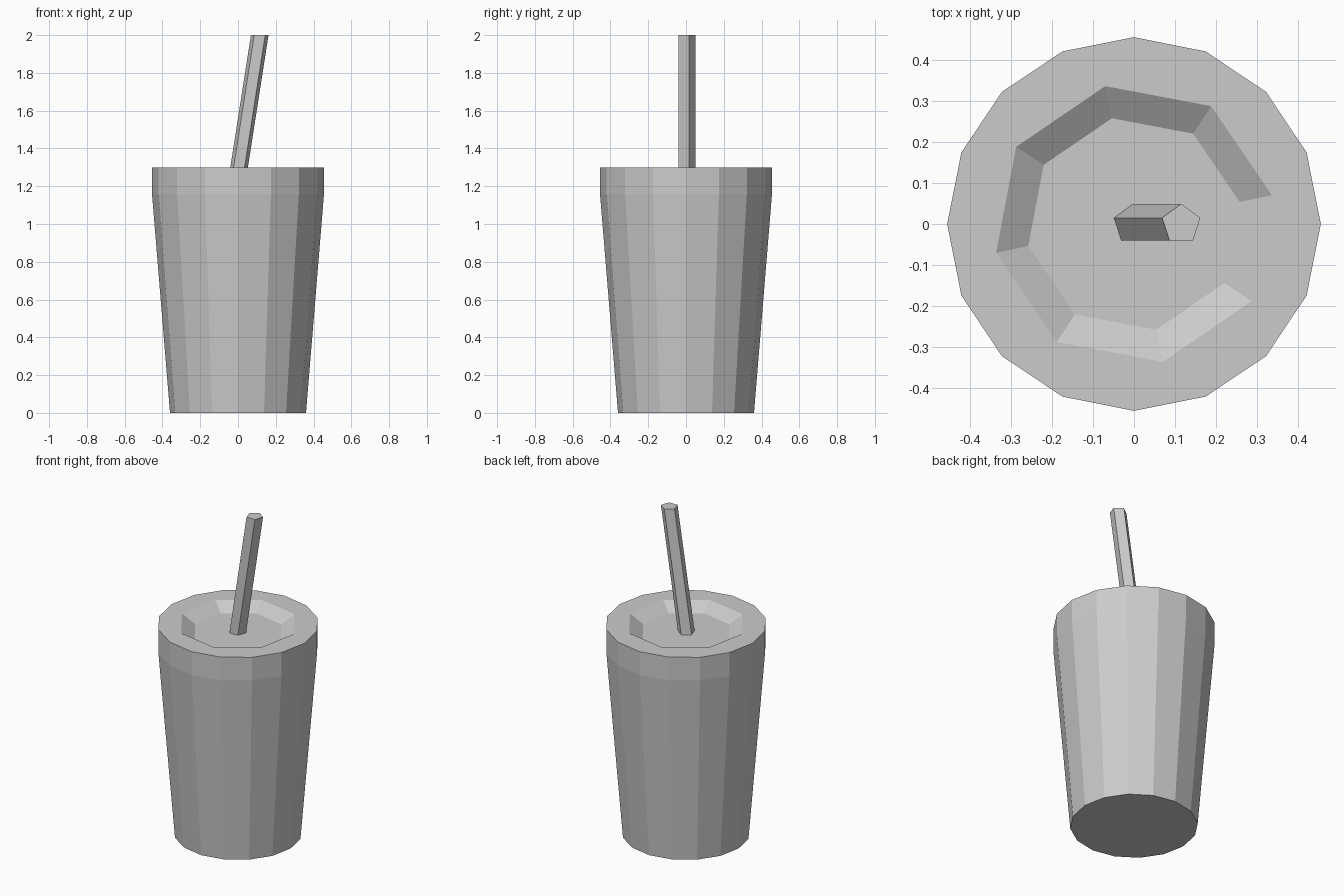
import bpy
import bmesh
from math import cos, sin, radians, tau

cube = bpy.data.objects.get("Cube")
if cube:
    bpy.data.objects.remove(cube, do_unlink=True)

grey = bpy.data.materials.new("light_grey")
grey.use_nodes = True
colour = (0.6, 0.6, 0.6, 1)
grey.diffuse_color = colour
grey.node_tree.nodes["Principled BSDF"].inputs["Base Color"].default_value = colour


def ring(bm, sides, radius, z, turn=0, x=0):
    """A horizontal regular polygon of vertices."""
    return [bm.verts.new((x + radius * cos(radians(turn) + tau * i / sides),
                          radius * sin(radians(turn) + tau * i / sides), z))
            for i in range(sides)]


def walls(bm, lower, upper):
    n = len(lower)
    for i in range(n):
        j = (i + 1) % n
        bm.faces.new((lower[i], lower[j], upper[j], upper[i]))


def finish(bm, name):
    bmesh.ops.recalc_face_normals(bm, faces=bm.faces)
    mesh = bpy.data.meshes.new(name)
    bm.to_mesh(mesh)
    bm.free()
    mesh.materials.append(grey)
    obj = bpy.data.objects.new(name, mesh)
    bpy.context.collection.objects.link(obj)


def prism(name, lower_args, upper_args):
    bm = bmesh.new()
    lower, upper = ring(bm, *lower_args), ring(bm, *upper_args)
    walls(bm, lower, upper)
    bm.faces.new(lower)
    bm.faces.new(upper)
    finish(bm, name)


SIDES = 16
RIM = 0.455
SEAM, TOP, FLOOR = 1.155, 1.3, 1.25

# Tapered cup
prism("cup", (SIDES, 0.36, 0), (SIDES, RIM, SEAM))

# Lid with an eight-sided sunken well
bm = bmesh.new()
skirt = ring(bm, SIDES, RIM, SEAM)
rim = ring(bm, SIDES, RIM, TOP)
well_top = ring(bm, 8, 0.343, TOP, 11.8)
well_floor = ring(bm, 8, 0.263, FLOOR, 11.8)
walls(bm, skirt, rim)
walls(bm, well_floor, well_top)
bm.faces.new(skirt)
bm.faces.new(well_floor)
borders = [e for e in bm.edges if all(abs(v.co.z - TOP) < 1e-5 for v in e.verts)]
bmesh.ops.triangle_fill(bm, edges=borders, use_beauty=True, normal=(0, 0, 1))
finish(bm, "lid")

# Leaning five-sided straw with level ends
prism("straw", (5, 0.049, FLOOR, 90, -0.002), (5, 0.049, 2, 90, 0.115))
